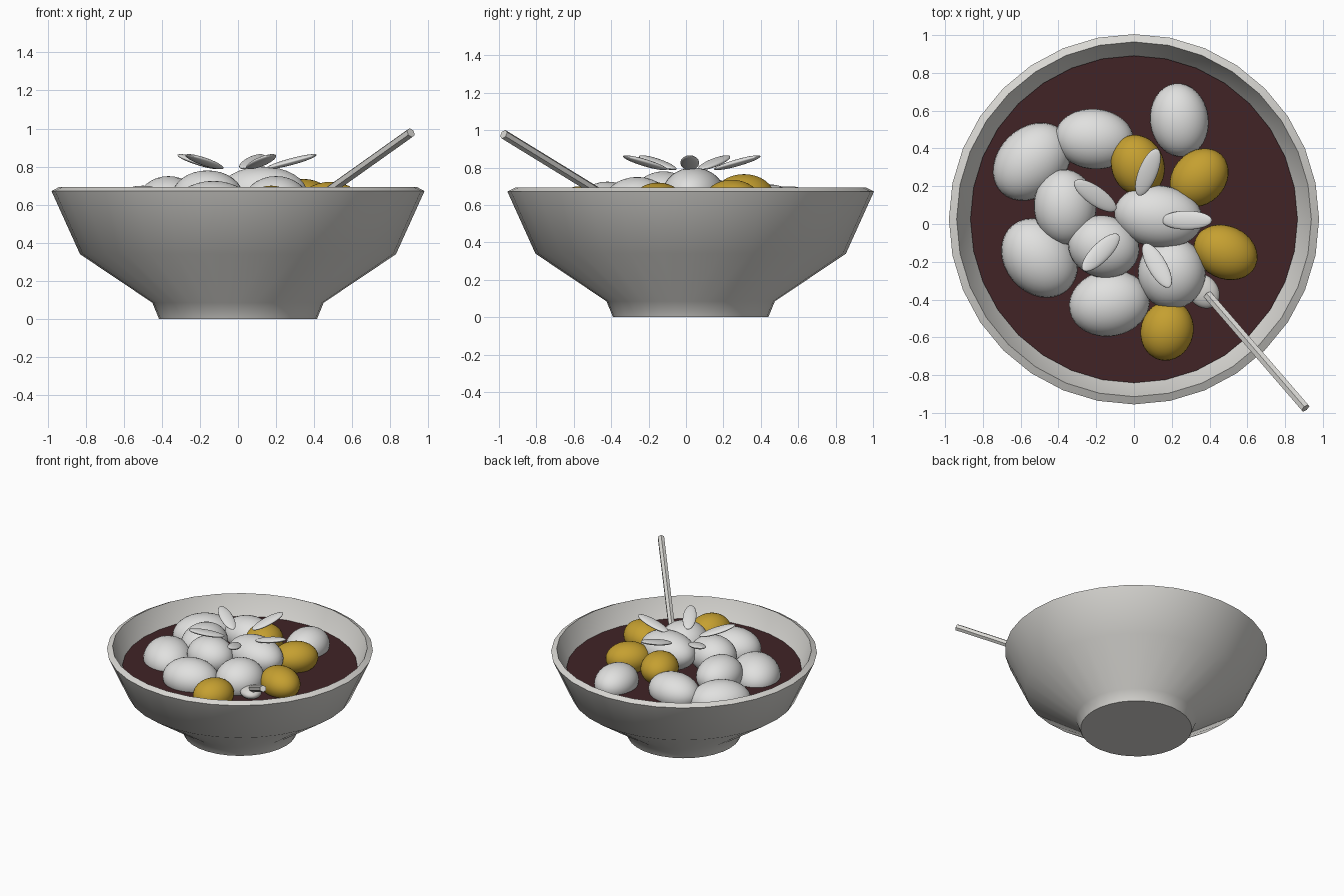
import bpy, bmesh, math
from mathutils import Vector

if "Cube" in bpy.data.objects:
    bpy.data.objects.remove(bpy.data.objects["Cube"])

BOWL_Y = 0.025


def material(name, rgb):
    m = bpy.data.materials.new(name)
    m.use_nodes = True
    m.diffuse_color = (*rgb, 1)
    m.node_tree.nodes["Principled BSDF"].inputs["Base Color"].default_value = (*rgb, 1)
    return m


CERAMIC = material("pale ceramic", (0.69, 0.68, 0.65))
WHITE = material("soft white", (0.75, 0.75, 0.74))
GOLD = material("golden yellow", (0.56, 0.35, 0.03))
SOUP = material("dark red soup", (0.052, 0.017, 0.019))


def finish(obj, name, mat, angle=None):
    obj.name = name
    obj.data.materials.append(mat)
    if angle:
        bpy.ops.object.select_all(action='DESELECT')
        obj.select_set(True)
        bpy.context.view_layer.objects.active = obj
        bpy.ops.object.shade_smooth_by_angle(angle=math.radians(angle))
    return obj


def lathe(name, profile, mat, steps=32):
    bm = bmesh.new()
    verts = [bm.verts.new((r, 0, z)) for r, z in profile]
    edges = [bm.edges.new(pair) for pair in zip(verts, verts[1:])]
    bmesh.ops.spin(bm, geom=verts + edges, cent=(0, 0, 0), axis=(0, 0, 1),
                   angle=math.tau, steps=steps, use_duplicate=False)
    bmesh.ops.remove_doubles(bm, verts=bm.verts, dist=0.0005)
    bmesh.ops.recalc_face_normals(bm, faces=bm.faces)
    mesh = bpy.data.meshes.new(name)
    bm.to_mesh(mesh)
    bm.free()
    obj = bpy.data.objects.new(name, mesh)
    bpy.context.collection.objects.link(obj)
    obj.location.y = BOWL_Y
    return finish(obj, name, mat, 40)


def ellipsoid(name, loc, size, mat, turn=0, tilt=0):
    bpy.ops.mesh.primitive_uv_sphere_add(
        segments=32, ring_count=16, radius=1, location=loc,
        rotation=(0, math.radians(tilt), math.radians(turn)))
    obj = bpy.context.object
    obj.scale = size
    return finish(obj, name, mat, 60)


# Bowl with a foot, thick wall and slanted rim
lathe("bowl", [(0, 0), (0.415, 0), (0.45, 0.085), (0.83, 0.34), (0.98, 0.672),
               (0.939, 0.693), (0.795, 0.37), (0.42, 0.125), (0, 0.12)], CERAMIC)

# Soup surface
bpy.ops.mesh.primitive_circle_add(vertices=32, radius=0.866, fill_type='NGON',
                                  location=(0, BOWL_Y, 0.54))
finish(bpy.context.object, "soup_surface", SOUP)

# Dumplings: x, y, top height, half length, half width, turn
white_balls = [
    (-0.54, 0.33, 0.69, 0.23, 0.18, 45),
    (-0.21, 0.45, 0.71, 0.21, 0.16, -5),
    (0.24, 0.55, 0.70, 0.195, 0.155, 97),
    (-0.365, 0.09, 0.75, 0.20, 0.165, 95),
    (-0.50, -0.18, 0.70, 0.225, 0.185, -50),
    (-0.16, -0.12, 0.78, 0.19, 0.165, -15),
    (0.13, 0.04, 0.80, 0.235, 0.165, -8),
    (0.20, -0.26, 0.75, 0.19, 0.18, 90),
    (-0.13, -0.42, 0.725, 0.215, 0.175, 10),
]
gold_balls = [
    (0.02, 0.31, 0.765, 0.165, 0.14, 110),
    (0.345, 0.245, 0.735, 0.17, 0.14, 45),
    (0.485, -0.15, 0.72, 0.175, 0.14, -25),
    (0.175, -0.565, 0.70, 0.16, 0.14, 75),
]
for label, balls, mat in (("white", white_balls, WHITE), ("golden", gold_balls, GOLD)):
    for i, (x, y, top, a, b, turn) in enumerate(balls, 1):
        c = 0.85 * b
        ellipsoid(f"{label}_dumpling_{i}", (x, y, top - c), (a, b, c), mat, turn)

# Ring of thin seeds, outer tips raised: position angle, turn
for i, (place, turn) in enumerate([(0, 0), (78, 68), (150, 145), (221, 225), (293, 300)], 1):
    a = math.radians(place)
    ellipsoid(f"seed_{i}", (0.02 + 0.26 * math.cos(a), 0.02 + 0.26 * math.sin(a), 0.826),
              (0.138, 0.05, 0.018), WHITE, turn, -15)

# Spoon: flattened head and a six-sided handle
ellipsoid("spoon_head", (0.365, -0.355, 0.575), (0.1, 0.08, 0.045), CERAMIC, -50)
start, end = Vector((0.39, -0.375, 0.61)), Vector((0.908, -0.975, 0.978))
along = end - start
bpy.ops.mesh.primitive_cylinder_add(vertices=6, radius=0.026, depth=along.length,
                                    location=(start + end) / 2,
                                    rotation=along.to_track_quat('Z', 'Y').to_euler())
finish(bpy.context.object, "spoon_handle", CERAMIC)
